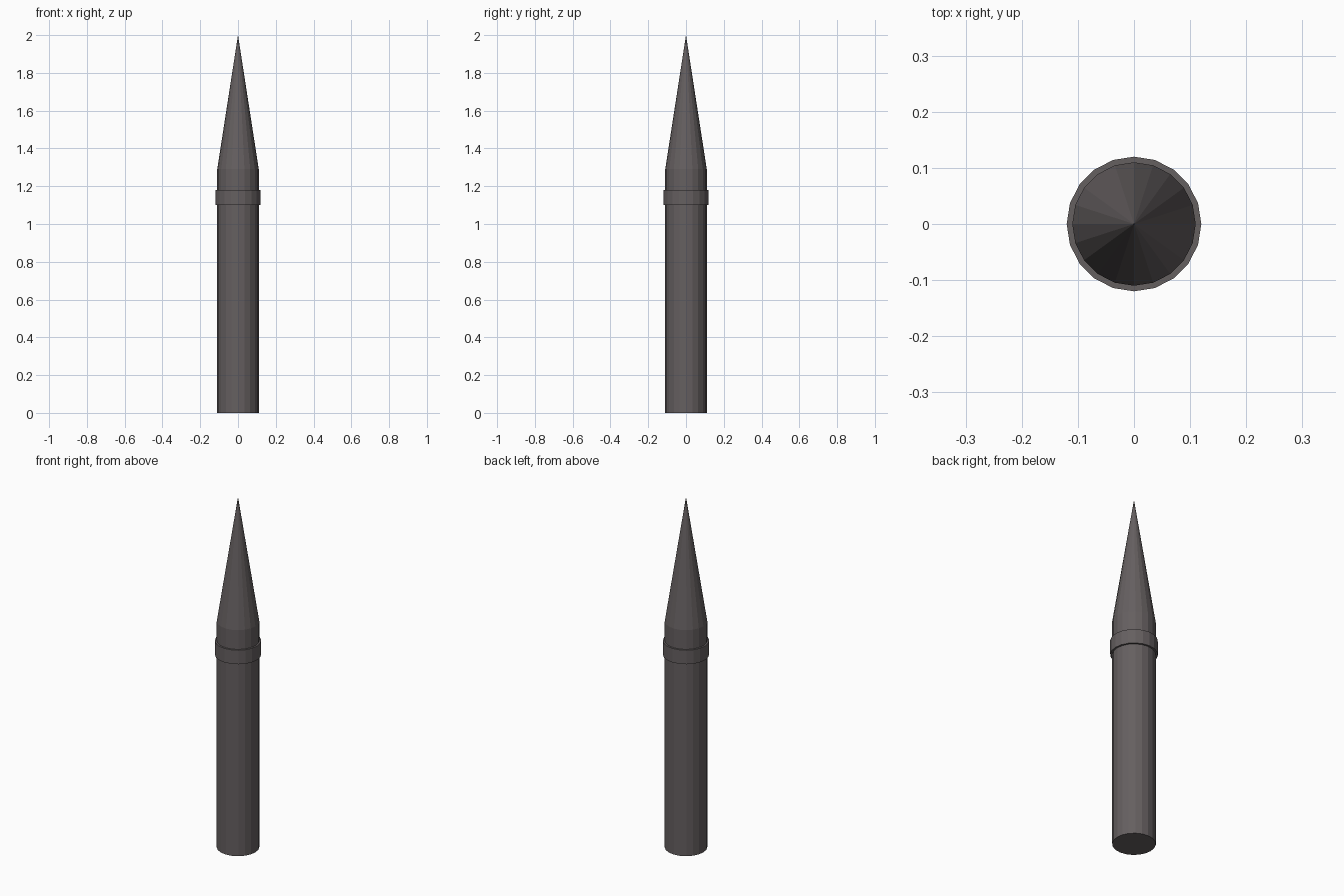
import bpy, bmesh
from math import cos, sin, tau

if "Cube" in bpy.data.objects:
    bpy.data.objects.remove(bpy.data.objects["Cube"])

SIDES = 20

mat = bpy.data.materials.new("dark_iron")
mat.diffuse_color = (0.13, 0.115, 0.117, 1)
mat.use_nodes = True
mat.node_tree.nodes["Principled BSDF"].inputs["Base Color"].default_value = mat.diffuse_color


def lathe(name, profile, closed=False):
    """Revolve (radius, z) points around z; zero radius becomes a single point."""
    bm = bmesh.new()
    rings = []
    for r, z in profile:
        n = SIDES if r > 0 else 1
        rings.append([bm.verts.new((r * cos(tau * i / SIDES), r * sin(tau * i / SIDES), z))
                      for i in range(n)])
    pairs = list(zip(rings, rings[1:]))
    if closed:
        pairs.append((rings[-1], rings[0]))
    for a, b in pairs:
        for i in range(SIDES):
            j = (i + 1) % SIDES
            if len(b) == 1:
                bm.faces.new((a[i], a[j], b[0]))
            else:
                bm.faces.new((a[i], a[j], b[j], b[i]))
    if not closed:
        bm.faces.new(rings[0][::-1])
    bmesh.ops.recalc_face_normals(bm, faces=bm.faces)
    mesh = bpy.data.meshes.new(name)
    bm.to_mesh(mesh)
    bm.free()
    mesh.materials.append(mat)
    obj = bpy.data.objects.new(name, mesh)
    bpy.context.collection.objects.link(obj)
    return obj


# Round post tapering to a long spike
lathe("pointed_post", [(0.11, 0), (0.11, 1.29), (0, 2.0)])

# Narrow collar around the post below the spike
lathe("collar", [(0.11, 1.10), (0.12, 1.10), (0.12, 1.18), (0.11, 1.18)], closed=True)
